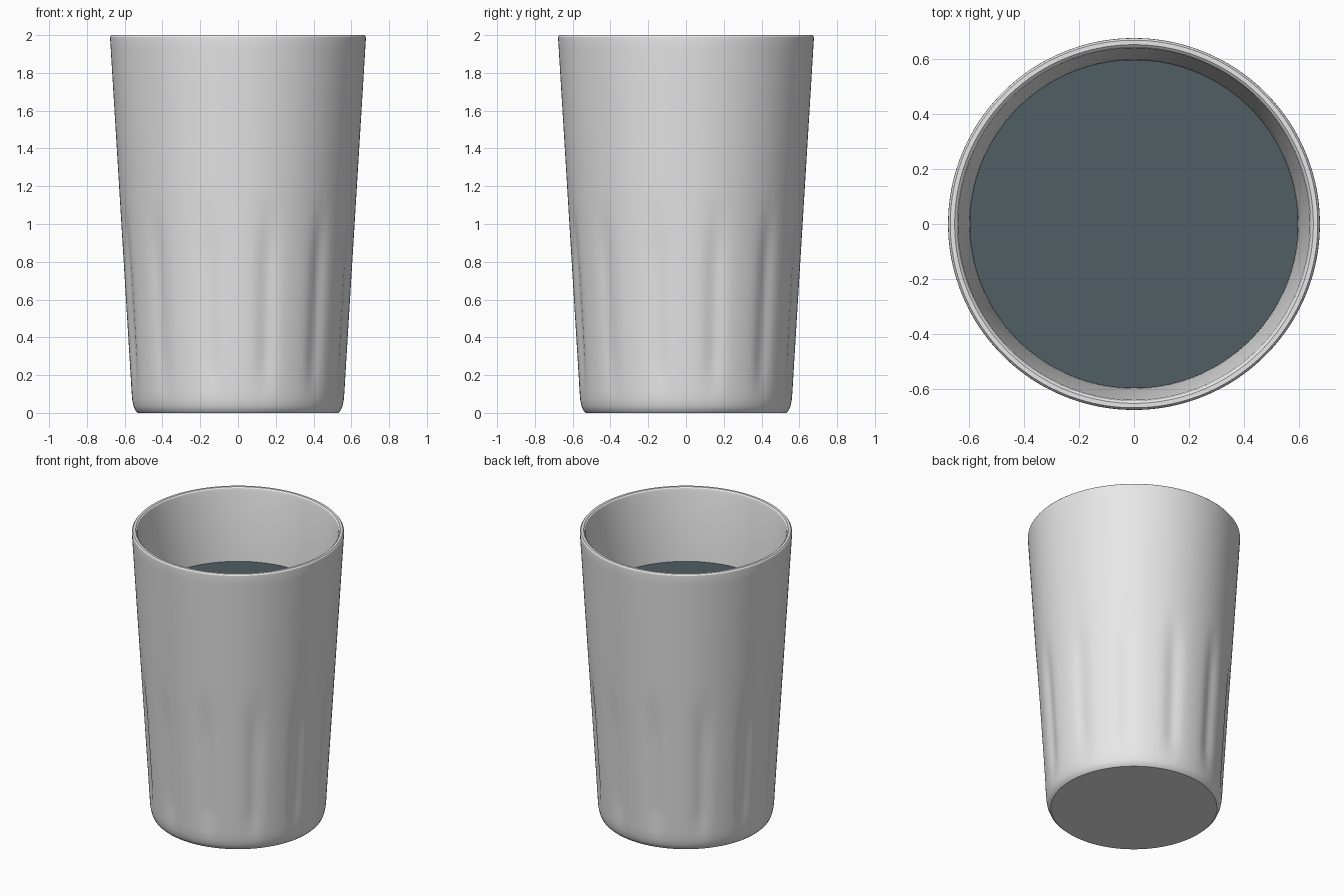
import bpy, bmesh, math

cube = bpy.data.objects.get("Cube")
if cube:
    bpy.data.objects.remove(cube, do_unlink=True)

SEGMENTS = 240
FLUTES = 12


def make_material(name, rgb):
    mat = bpy.data.materials.new(name)
    mat.use_nodes = True
    colour = (*rgb, 1)
    mat.diffuse_color = colour
    mat.node_tree.nodes["Principled BSDF"].inputs["Base Color"].default_value = colour
    return mat


def smoothstep(low, high, value):
    t = min(max((value - low) / (high - low), 0), 1)
    return t * t * (3 - 2 * t)


def no_groove(angle, z):
    return 0


def flute_groove(angle, z):
    """Depth of the narrow grooves that fade out halfway up the wall."""
    period = 2 * math.pi / FLUTES
    offset = angle % period - period / 2
    fade = smoothstep(0.03, 0.3, z) * (1 - smoothstep(0.75, 1.2, z))
    return 0.014 * fade * math.exp(-(offset / math.radians(5)) ** 2)


def lathe(name, profile, mat, groove=no_groove, grooved_rings=0):
    """Spin a profile of (radius, z) points about z and cap both ends."""
    bm = bmesh.new()
    rings = []
    for index, (radius, z) in enumerate(profile):
        ring = []
        for s in range(SEGMENTS):
            angle = 2 * math.pi * s / SEGMENTS
            r = radius - (groove(angle, z) if index < grooved_rings else 0)
            ring.append(bm.verts.new((r * math.cos(angle), r * math.sin(angle), z)))
        rings.append(ring)
    for lower, upper in zip(rings, rings[1:]):
        for s in range(SEGMENTS):
            n = (s + 1) % SEGMENTS
            bm.faces.new((lower[s], lower[n], upper[n], upper[s]))
    bm.faces.new(list(reversed(rings[0])))
    bm.faces.new(rings[-1])
    bmesh.ops.recalc_face_normals(bm, faces=bm.faces)
    mesh = bpy.data.meshes.new(name)
    bm.to_mesh(mesh)
    bm.free()
    mesh.materials.append(mat)
    obj = bpy.data.objects.new(name, mesh)
    bpy.context.collection.objects.link(obj)
    bpy.ops.object.select_all(action="DESELECT")
    obj.select_set(True)
    bpy.context.view_layer.objects.active = obj
    bpy.ops.object.shade_smooth_by_angle(angle=math.radians(30))
    return obj


glass_grey = make_material("pale grey glass", (0.8, 0.8, 0.8))
liquid_blue = make_material("dark slate liquid", (0.08, 0.112, 0.127))

# Outer wall: rounded foot, then a straight taper up to the rim
foot = [(0.53, 0), (0.543, 0.012), (0.553, 0.035), (0.56, 0.07), (0.564, 0.12)]
STEPS = 32
wall = []
for i in range(STEPS + 1):
    t = i / STEPS
    wall.append((0.568 + 0.109 * t, 0.19 + 1.79 * t))
outer = foot + wall

# Rounded rim and inner wall down to a thick floor
rim = [(0.676, 1.991), (0.669, 2), (0.653, 2), (0.645, 1.993), (0.64, 1.975)]
inner = [(0.6, 1.5), (0.523, 0.25), (0.51, 0.16), (0.46, 0.12)]
lathe("tumbler", outer + rim + inner, glass_grey, flute_groove, len(outer))

# Drink filling the tumbler
drink = [(0.457, 0.123), (0.507, 0.163), (0.52, 0.25), (0.598, 1.5)]
lathe("drink", drink, liquid_blue)
